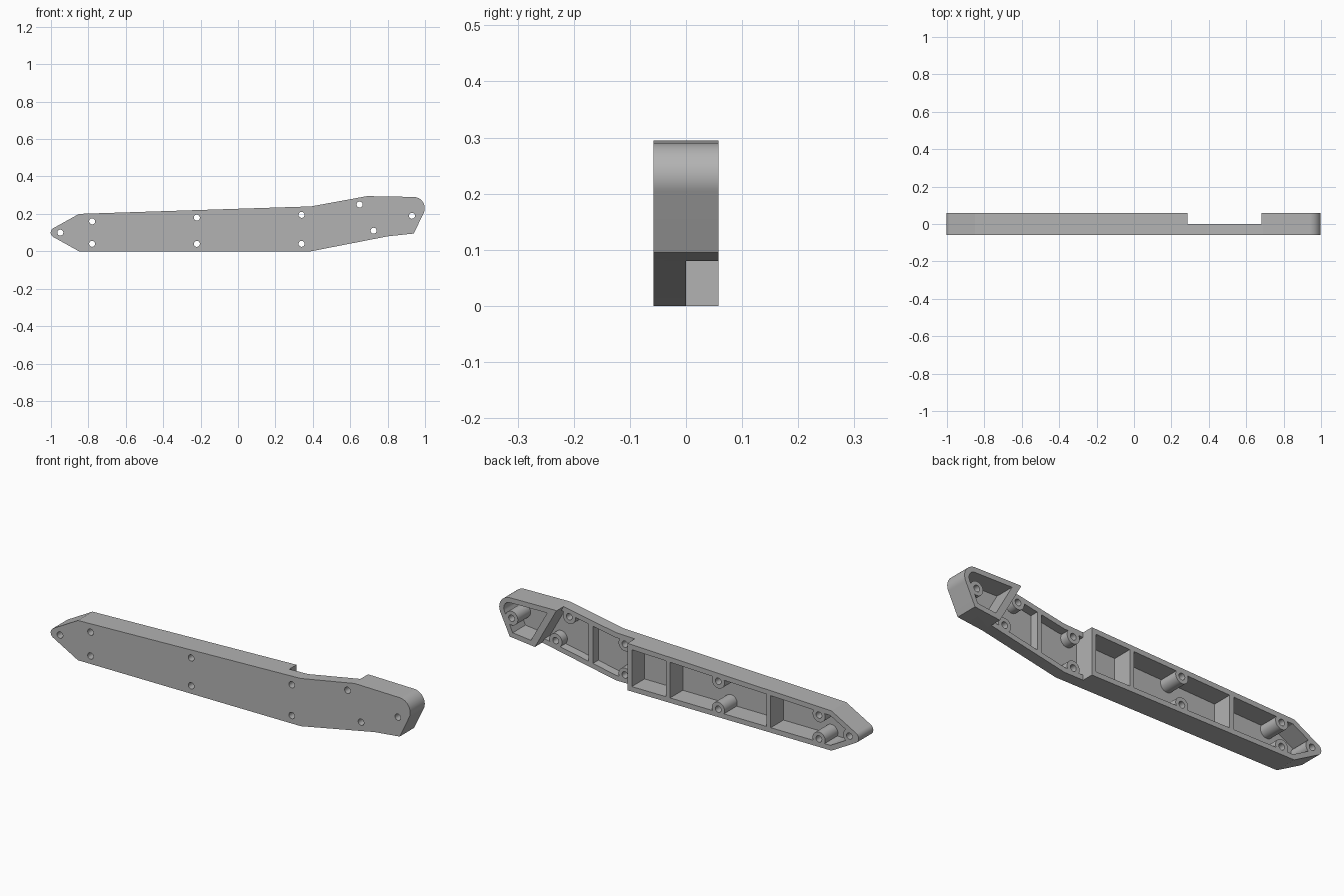
import bpy, bmesh, math
from mathutils import Vector

if "Cube" in bpy.data.objects:
    bpy.data.objects.remove(bpy.data.objects["Cube"])

FRONT, STEP, BACK = -0.058, 0.0, 0.058
WALL, FLOOR = 0.025, 0.015

grey = bpy.data.materials.new("plain grey")
grey.use_nodes = True
grey.diffuse_color = (0.45, 0.45, 0.45, 1)
grey.node_tree.nodes["Principled BSDF"].inputs["Base Color"].default_value = grey.diffuse_color


def inset(pts, d):
    """Move every edge of a counter-clockwise outline inward by d."""
    out = []
    for i, p in enumerate(pts):
        a = (p - pts[i - 1]).normalized()
        b = (pts[(i + 1) % len(pts)] - p).normalized()
        na, nb = Vector((-a.y, a.x)), Vector((-b.y, b.x))
        out.append(p + (na + nb) * d / (1 + na.dot(nb)))
    return out


def fillet(pts, radii, steps=24):
    """Round the corners listed in radii (index: radius)."""
    out = []
    for i, p in enumerate(pts):
        if i not in radii:
            out.append(p)
            continue
        r = radii[i]
        u = (pts[i - 1] - p).normalized()
        v = (pts[(i + 1) % len(pts)] - p).normalized()
        half = u.angle(v) / 2
        centre = p + (u + v).normalized() * r / math.sin(half)
        start = p + u * r / math.tan(half) - centre
        turn = math.pi - 2 * half
        for k in range(steps + 1):
            t = turn * k / steps
            c, s = math.cos(t), math.sin(t)
            out.append(centre + Vector((start.x * c - start.y * s, start.x * s + start.y * c)))
    return out


def prism(name, pts, y0, y1):
    """Extrude an x-z outline from y0 to y1."""
    bm = bmesh.new()
    face = bm.faces.new([bm.verts.new((p[0], y0, p[1])) for p in pts])
    new = bmesh.ops.extrude_face_region(bm, geom=[face])["geom"]
    bmesh.ops.translate(bm, vec=(0, y1 - y0, 0),
                        verts=[g for g in new if isinstance(g, bmesh.types.BMVert)])
    bmesh.ops.recalc_face_normals(bm, faces=bm.faces)
    mesh = bpy.data.meshes.new(name)
    bm.to_mesh(mesh)
    bm.free()
    mesh.materials.append(grey)
    obj = bpy.data.objects.new(name, mesh)
    bpy.context.collection.objects.link(obj)
    return obj


def circle(x, z, r, n=72):
    return [(x + r * math.cos(2 * math.pi * k / n), z + r * math.sin(2 * math.pi * k / n))
            for k in range(n)]


def cut(target, tool):
    """Subtract tool from target and discard the tool."""
    tool.hide_render = True
    mod = target.modifiers.new("cut", "BOOLEAN")
    mod.operation, mod.solver, mod.object = "DIFFERENCE", "EXACT", tool
    bpy.context.view_layer.objects.active = target
    bpy.ops.object.modifier_apply(modifier=mod.name)
    bpy.data.objects.remove(tool)


# Side outline, with a rounded tail tip and nose
corners = [Vector(p) for p in (
    (-0.85, 0), (0.39, 0), (0.8, 0.08), (0.94, 0.095), (1.033, 0.289),
    (0.69, 0.295), (0.39, 0.24), (-0.85, 0.2), (-1.03, 0.1))]
NOSE, TIP = 4, 8
handle = prism("handle_shell", fillet(corners, {NOSE: 0.06, TIP: 0.027}), FRONT, BACK)

# Hollow, leaving ribs and screw bosses standing
hollow = prism("hollow", fillet(inset(corners, WALL), {NOSE: 0.035, TIP: 0.004}),
               FRONT + FLOOR, 0.2)
for x in (-0.5, 0.06, 0.273, 0.53):
    w = 0.012
    cut(hollow, prism("rib", [(x - w, -1), (x + w, -1), (x + w, 1), (x - w, 1)], -1, 1))
slant = [Vector((0.568, 0.495)), Vector((0.912, -0.12))]
shift = Vector((0.03, 0.014))
cut(hollow, prism("slanted_rib", [slant[0], slant[1], slant[1] + shift, slant[0] + shift], -1, 1))

screws = [(-0.95, 0.1), (-0.78, 0.04), (-0.78, 0.16), (-0.22, 0.04), (-0.22, 0.18),
          (0.34, 0.04), (0.34, 0.195), (0.65, 0.25), (0.725, 0.11), (0.93, 0.19)]
for x, z in screws:
    cut(hollow, prism("boss", circle(x, z, 0.035), -1, 1))
cut(handle, hollow)

# Stepped recess in the back, ending at the slanted wall
cut(handle, prism("recess", [(0.285, -0.12), slant[1], slant[0], (0.285, 0.495)], STEP, 0.3))

# Through holes
for x, z in screws:
    cut(handle, prism("screw_hole", circle(x, z, 0.016), -1, 1))

bpy.ops.object.select_all(action="DESELECT")
handle.select_set(True)
bpy.context.view_layer.objects.active = handle
bpy.ops.object.shade_smooth_by_angle(angle=math.radians(5.5))
